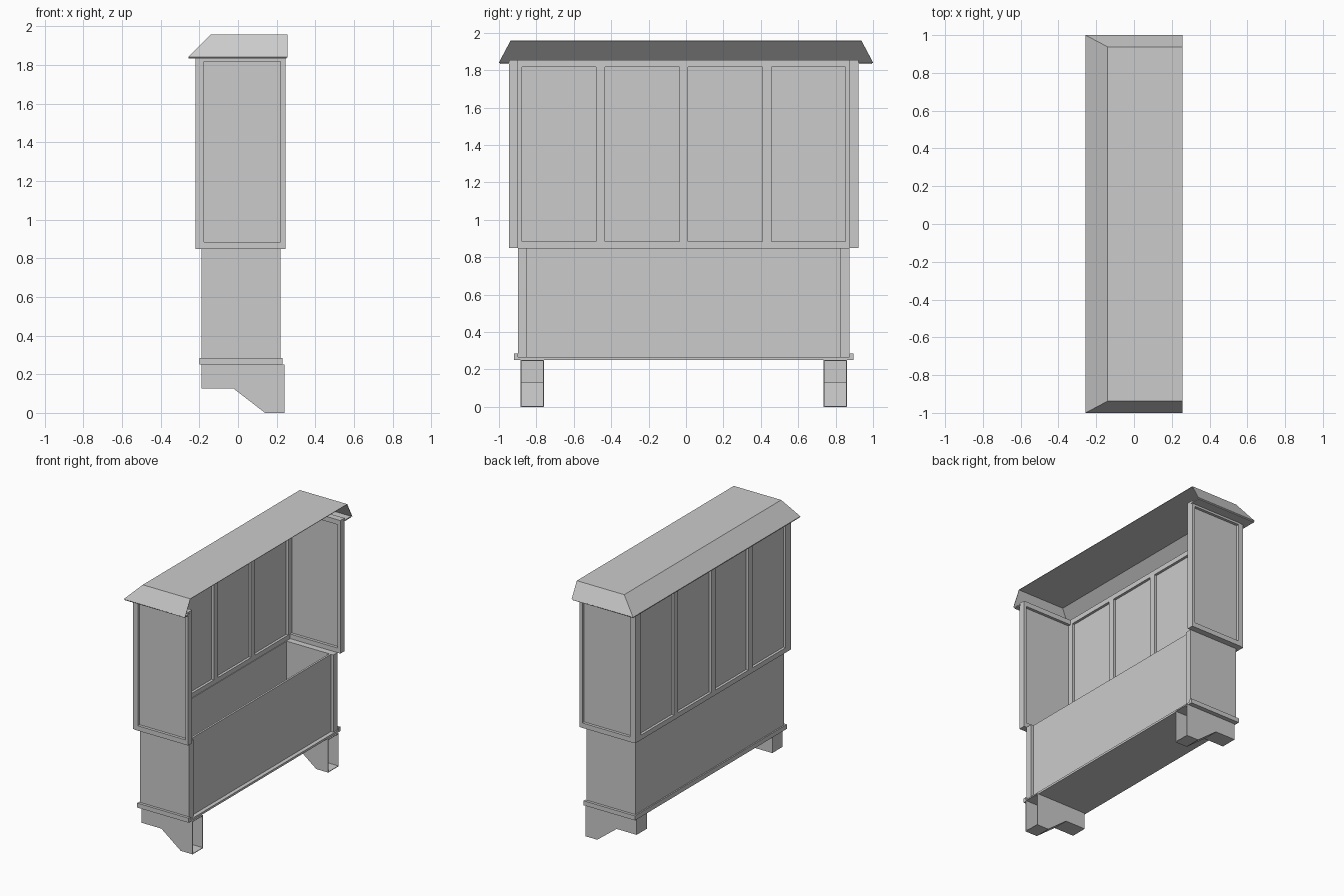
import bpy, bmesh

if "Cube" in bpy.data.objects:
    bpy.data.objects.remove(bpy.data.objects["Cube"])

CY = -0.012  # the body sits slightly off the roof centre


def make_object(name, bm):
    bmesh.ops.recalc_face_normals(bm, faces=bm.faces)
    mesh = bpy.data.meshes.new(name)
    bm.to_mesh(mesh)
    bm.free()
    ob = bpy.data.objects.new(name, mesh)
    bpy.context.collection.objects.link(ob)
    return ob


def add_box(bm, x, y, z):
    vs = bmesh.ops.create_cube(bm, size=1)['verts']
    for v in vs:
        for i, (a, b) in enumerate((x, y, z)):
            v.co[i] = a if v.co[i] < 0 else b


def boxes(name, *items):
    bm = bmesh.new()
    for it in items:
        add_box(bm, *it)
    return make_object(name, bm)


def window(name, axis, span, depth, z, rim):
    """Framed pane lying along the given axis, pane set mid-depth."""
    (a, b), (lo, hi) = span, z
    mid = sum(depth) / 2

    def part(u, d, h):
        return (u, d, h) if axis == 'x' else (d, u, h)
    boxes(name + "_frame",
          part((a, a + rim), depth, z), part((b - rim, b), depth, z),
          part((a + rim, b - rim), depth, (lo, lo + 0.037)),
          part((a + rim, b - rim), depth, (hi - 0.037, hi)))
    boxes(name + "_pane", part((a + rim, b - rim), (mid - 0.003, mid + 0.003),
                               (lo + 0.037, hi - 0.037)))


# Hipped roof shell, open below and at the wall side
bm = bmesh.new()
low = [bm.verts.new(p + (1.842,)) for p in
       [(0.257, -1), (-0.257, -1), (-0.257, 1), (0.257, 1)]]
top = [bm.verts.new(p + (1.958,)) for p in
       [(0.257, -0.938), (-0.14, -0.938), (-0.14, 0.938), (0.257, 0.938)]]
for i in range(3):
    bm.faces.new((low[i], low[i + 1], top[i + 1], top[i]))
bm.faces.new(top)
bmesh.ops.recalc_face_normals(bm, faces=bm.faces)
roof = make_object("roof", bm)
mod = roof.modifiers.new("thickness", 'SOLIDIFY')
mod.thickness = 0.004
mod.offset = 0 - 1 if roof.data.polygons[3].normal.z > 0 else 1

# Soffit strip under the eaves on three sides
boxes("soffit",
      ((-0.255, -0.215), (-0.995, 0.995), (1.834, 1.842)),
      ((-0.215, 0.25), (-0.995, -0.935), (1.834, 1.842)),
      ((-0.215, 0.25), (0.915, 0.995), (1.834, 1.842)))

# Four front windows
Z = (0.848, 1.855)
width = 1.776 / 4
for i in range(4):
    y0 = CY - 0.888 + i * width
    window(f"front_window_{i + 1}", 'y', (y0, y0 + width), (-0.22, -0.175), Z, 0.024)

# End windows, corner posts, lower end walls
for side, tag in ((-1, "left"), (1, "right")):
    def ys(a, b):
        return tuple(sorted((CY + side * a, CY + side * b)))
    window(f"{tag}_end_window", 'x', (-0.2, 0.245), ys(0.885, 0.934), Z, 0.024)
    boxes(f"{tag}_corner_post", ((-0.22, -0.2), ys(0.888, 0.93), Z))
    boxes(f"{tag}_lower_wall", ((-0.19, 0.22), ys(0.837, 0.887), (0.265, 0.85)))

# Lower front and recessed back panels; the box is open at the top
boxes("lower_front_wall", ((-0.19, -0.17), (CY - 0.837, CY + 0.837), (0.265, 0.85)))
boxes("lower_back_panel", ((0.185, 0.2), (CY - 0.837, CY + 0.837), (0.265, 0.85)))

# Floor plate with a moulding on three sides
boxes("floor_plate", ((-0.19, 0.23), (CY - 0.887, CY + 0.887), (0.25, 0.266)))
boxes("base_moulding",
      ((-0.2, -0.18), (CY - 0.907, CY + 0.907), (0.25, 0.284)),
      ((-0.18, 0.23), (CY - 0.907, CY - 0.885), (0.25, 0.284)),
      ((-0.18, 0.23), (CY + 0.885, CY + 0.907), (0.25, 0.284)))

# Hollow support brackets, open towards the wall
profile = [(0.24, 0.25), (-0.19, 0.25), (-0.19, 0.125), (-0.022, 0.125),
           (0.14, 0.003), (0.24, 0.0)]
profile[4] = (0.14, 0.0)
for cy, tag in ((CY - 0.81, "left"), (CY + 0.81, "right")):
    bm = bmesh.new()
    a = [bm.verts.new((x, cy - 0.0625, z)) for x, z in profile]
    b = [bm.verts.new((x, cy + 0.0625, z)) for x, z in profile]
    bm.faces.new(a)
    bm.faces.new(b[::-1])
    for i in range(5):  # last edge left open
        bm.faces.new((a[i + 1], a[i], b[i], b[i + 1]))
    ob = make_object(f"{tag}_bracket", bm)
    # make sure the shell grows inward
    outward = any(p.normal.z > 0.9 for p in ob.data.polygons)
    mod = ob.modifiers.new("thickness", 'SOLIDIFY')
    mod.thickness = 0.007
    mod.offset = -1 if outward else 1
